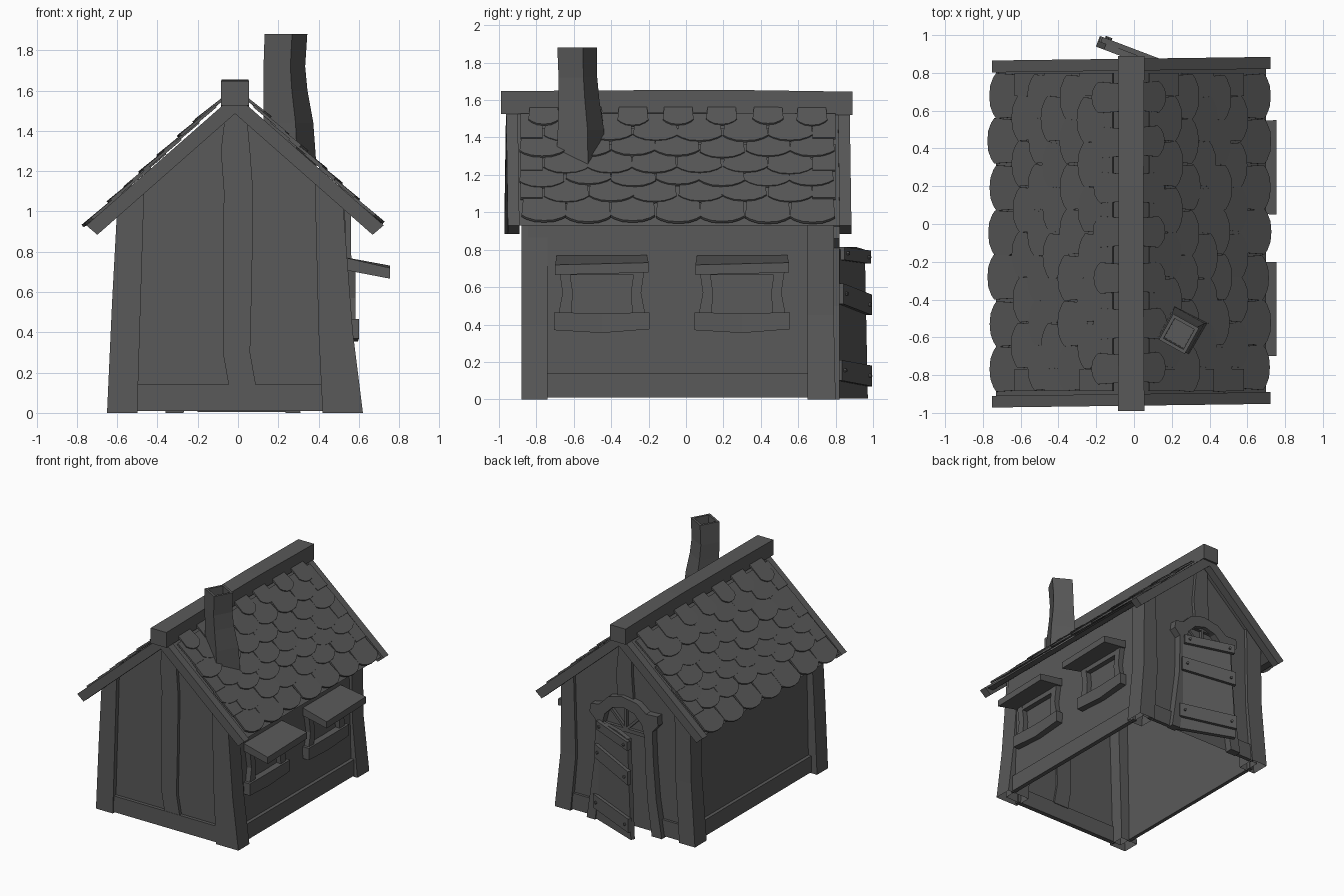
import bpy, bmesh, math, random
from mathutils import Vector

if "Cube" in bpy.data.objects:
    bpy.data.objects.remove(bpy.data.objects["Cube"])
random.seed(4)
CX = -0.015                     # ridge line x
SLOPE = 0.88
GREY = bpy.data.materials.new("dark_grey")
GREY.diffuse_color = (.1, .1, .1, 1)
GREY.use_nodes = True
GREY.node_tree.nodes["Principled BSDF"].inputs["Base Color"].default_value = GREY.diffuse_color


def build(name, parts, cap=True, closed=True):
    """One object from lofted parts; each part is a list of equal rings."""
    bm = bmesh.new()
    for rings in parts:
        vs = [[bm.verts.new(p) for p in r] for r in rings]
        n = len(vs[0])
        for a, b in zip(vs, vs[1:]):
            for i in range(n if closed else n - 1):
                j = (i + 1) % n
                bm.faces.new((a[i], a[j], b[j], b[i]))
        if cap:
            bm.faces.new(vs[0][::-1])
            bm.faces.new(vs[-1])
    bmesh.ops.recalc_face_normals(bm, faces=bm.faces)
    me = bpy.data.meshes.new(name)
    bm.to_mesh(me)
    bm.free()
    me.materials.append(GREY)
    ob = bpy.data.objects.new(name, me)
    bpy.context.collection.objects.link(ob)
    return ob


def plate(pts, off):
    off = Vector(off)
    return [[Vector(p) for p in pts], [Vector(p) + off for p in pts]]


def box(x0, x1, y0, y1, z0, z1):
    return plate([(x0, y0, z0), (x1, y0, z0), (x1, y1, z0), (x0, y1, z0)], (0, 0, z1 - z0))


def roof_z(x, top):
    return top - SLOPE * abs(x - CX)


def post(levels):
    """Rings from (x0, x1, y0, y1, z); z None follows the roof underside."""
    return [[(x, y, roof_z(x, 1.525) if z is None else z)
             for x, y in ((x0, y0), (x1, y0), (x1, y1), (x0, y1))]
            for x0, x1, y0, y1, z in levels]


# Walls: gabled shell, open underneath
prof = [(-.575, .01), (-.555, roof_z(-.555, 1.53)), (CX, 1.53), (.53, roof_z(.53, 1.53)), (.555, .01)]
build("walls", [[[(x, y, z) for x, z in prof] for y in (-.845, .765)]], closed=False)

# Corner posts, slightly crooked and open at the foot
build("corner_posts", [
    post([(-.65, -.5, -.88, -.74, 0), (-.625, -.483, -.88, -.74, .55), (-.6, -.465, -.88, -.74, None)]),
    post([(.42, .62, -.88, -.74, 0), (.40, .57, -.88, -.74, .4), (.38, .52, -.88, -.74, None)]),
    post([(-.64, -.5, .65, .80, 0), (-.6, -.46, .65, .79, .5), (-.59, -.45, .65, .79, None)]),
    post([(.47, .61, .65, .80, 0), (.43, .565, .65, .79, .45), (.45, .56, .65, .79, None)]),
], cap=False)

# Gable posts under the ridge
build("gable_posts", [
    post([(-.045, .09, -.87, -.83, .13), (-.075, .06, -.87, -.83, .3), (-.075, .07, -.87, -.83, .7),
          (-.07, .075, -.87, -.83, 1.1), (-.085, .06, -.87, -.83, 1.3), (-.06, .04, -.87, -.83, 1.51)]),
    post([(-.09, .05, .75, .79, .95), (-.07, .07, .75, .79, 1.2), (-.06, .04, .75, .79, 1.51)]),
])

# Base beams
build("base_beams", [
    box(-.52, .44, -.872, -.835, 0.01, .14), box(-.52, -.28, .755, .785, 0.01, .14),
    box(.26, .5, .755, .785, 0.01, .14),
    box(-.6, -.57, -.76, .68, 0.01, .14), box(.545, .58, -.76, .68, 0.01, .14),
])

# Roof boards and barge boards share one chevron profile; skew shifts the eave ends in y
def chevron(reach, top, low, y0, y1, skew=0):
    half = [(0, top), (reach, top - SLOPE * reach), (reach - .055, low - SLOPE * (reach - .055)), (0, low)]
    return [plate([(CX + s * x, y0 + s * skew * x, z) for x, z in half], (0, y1 - y0, 0)) for s in (-1, 1)]

build("roof_boards", chevron(.715, 1.56, 1.515, -.92, .83))
build("barge_boards", chevron(.738, 1.58, 1.485, -.962, -.9, .013) + chevron(.738, 1.58, 1.485, .812, .875, .013))

# Ridge beam, sagging a little at the ends
build("ridge_beam", [[[(CX + sx * w, y, z) for sx, z in ((-1, z0), (1, z0), (1, z1), (-1, z1))]
                      for y, w, z0, z1 in ((-.99, .07, 1.525, 1.648), (-.4, .066, 1.53, 1.652),
                                           (.2, .066, 1.53, 1.655), (.89, .07, 1.52, 1.645))]])

# Shingles: staggered rows of tabs with shallow curved ends, a touch steeper than the boards
def tile_z(u, lift=0):
    return 1.602 - .935 * u + lift

rows = [(.748, .24, .24, 0), (.625, .21, .24, .5), (.54, .2, .24, 0), (.465, .2, .24, .5),
        (.375, .2, .24, 0), (.28, .19, .24, .5), (.195, .165, .165, 0)]
for side, label in ((-1, "left"), (1, "right")):
    tabs = []
    for xb, length, width, shift in rows:
        reach = xb - (.02 if side > 0 else 0)
        for k in range(7 if shift == 0 else 6):
            yc = -.765 + .24 * (k + shift) + random.uniform(-.006, .006)
            h = width / 2
            end = reach + random.uniform(-.008, .008)
            outline = [(xb - length, -h * .88), (xb - length, h * .88)]
            outline += [(end - .036 * abs(t) ** 2.6, h * t) for t in (1, .8, .45, 0, -.45, -.8, -1)]
            lift = random.uniform(.018, .026)
            pts = [(CX + side * u, yc + v, tile_z(u, lift * (u - xb + length) / length)) for u, v in outline]
            tabs.append(plate(pts, (side * .008, 0, .011)))
        if shift:               # half tabs closing staggered rows
            for y0, y1 in ((-.885, -.767), (.677, .8)):
                pts = [(CX + side * u, y, tile_z(u, .02 * (u - xb + length) / length))
                       for u, y in ((xb - length, y0), (xb - length, y1), (reach - .015, y1), (reach - .015, y0))]
                tabs.append(plate(pts, (side * .008, 0, .011)))
    build("shingles_" + label, tabs)

# Chimney: crooked square stack with a hollow top, softly shaded
def square(cx, cy, half, z):
    return [(cx + half * math.sqrt(2) * math.cos(a), cy + half * math.sqrt(2) * math.sin(a), z)
            for a in (math.radians(45 - 29 + 90 * i) for i in range(4))]

build("chimney", [[square(*r) for r in (
    (.258, -.562, .098, 1.2), (.25, -.562, .091, 1.44), (.236, -.572, .08, 1.6), (.23, -.578, .076, 1.72),
    (.238, -.582, .078, 1.88), (.238, -.582, .06, 1.88), (.24, -.578, .058, 1.6))]])

# Right-hand windows: awning, sill and curved jambs
for n, yc in enumerate((-.45, .3), 1):
    build(f"window_awning_{n}", [[[(x, yc + s * w, z + d * s) for s, z in ((-1, a), (1, a), (1, b), (-1, b))]
                                  for x, w, a, b, d in ((.5, .24, .715, .778, 0), (.755, .25, .672, .725, .006))]])
    build(f"window_sill_{n}", [[[(x0, y, a), (x1, y, a), (x1, y, b), (x0, y, b)] for x0, x1, y, a, b in (
        (.52, .6, yc - .255, .37, .465), (.52, .595, yc, .355, .46), (.52, .6, yc + .255, .375, .465))]])
    jambs = []
    for s in (-1, 1):
        jambs.append([[(x, yc + s * v, z) for x, v in ((.53, o), (.583, o), (.583, i), (.53, i))]
                      for z, o, i in ((.44, .235, .165), (.57, .21, .155), (.74, .235, .18))])
    build(f"window_jambs_{n}", jambs + [box(.53, .58, yc - .2, yc + .2, .665, .73)])

# Door frame: arched opening with eared lintel, on the back wall
outer = [(-.36, 0), (-.31, .3), (-.285, .6), (-.275, .84), (-.325, .9), (-.32, .975), (-.22, .97), (-.14, 1.03),
         (0, 1.055), (.12, 1.02), (.2, .94), (.275, .925), (.285, .86), (.235, .81), (.24, .5), (.28, .2), (.31, 0)]
inner = [(.235, 0), (.2, .25), (.18, .5), (.175, .78)]
inner += [(-.015 + .19 * math.cos(a), .78 + .19 * math.sin(a)) for a in (math.pi * i / 6 for i in range(1, 6))]
inner += [(-.205, .78), (-.215, .5), (-.235, .25), (-.27, 0)]
build("door_frame", [plate([(x, .76, z) for x, z in outer + inner], (0, .062, 0))])

# Fanlight bars above the door
bars = [box(-.21, .18, .76, .79, .76, .79)]
for a in (math.radians(d) for d in (45, 90, 135)):
    d, p = Vector((math.cos(a), 0, math.sin(a))), Vector((-math.sin(a), 0, math.cos(a))) * .01
    c = Vector((-.015, .76, .78))
    bars.append(plate([c - p, c + d * .2 - p, c + d * .2 + p, c + p], (0, .03, 0)))
build("fanlight_bars", bars)

# Door leaf standing ajar: planks, battens, bolts
hinge = Vector((.205, .785, 0))
along = Vector((-.935, .355, 0)).normalized()
out = Vector((along.y, -along.x, 0))

def leaf(u, z, depth=0):
    return hinge + along * u + out * depth + Vector((0, 0, z))

planks = []
for b0, b1, t0, t1, za, zb in ((-.03, .118, .01, .127, .8, .81), (.118, .278, .127, .258, .81, .815),
                               (.278, .435, .258, .39, .815, .8)):
    planks.append(plate([leaf(b0, .005), leaf(b1, .005), leaf(t1, zb), leaf(t0, za)], out * .035))
build("door_planks", planks)
battens, bolts = [], []
for u0, u1, a0, a1, h in ((-.02, .435, .1, .07, .11), (0, .43, .51, .45, .11), (.02, .42, .745, .725, .07)):
    battens.append(plate([leaf(u0, a0, .03), leaf(u1, a1, .03), leaf(u1, a1 + h, .03), leaf(u0, a0 + h, .03)],
                         out * .03))
    for u, z in ((u0 + .04, a0 + h / 2), (u1 - .04, a1 + h / 2)):
        bolts.append(plate([leaf(u + .011 * math.cos(t), z + .011 * math.sin(t), .05)
                            for t in (math.pi * i / 3 for i in range(6))], out * .022))
build("door_battens", battens)
build("door_bolts", bolts)
